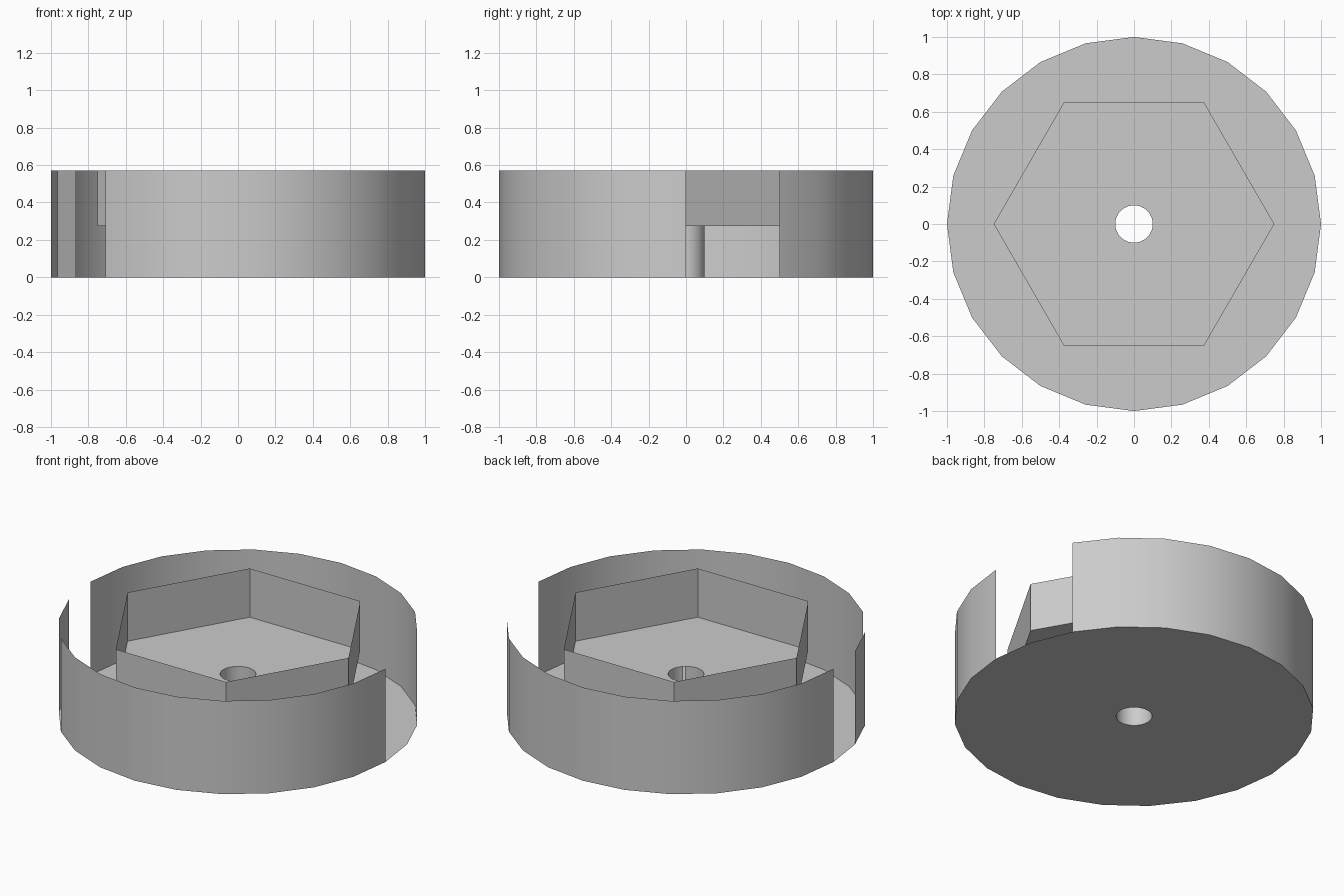
import bpy
import bmesh
from math import cos, sin, tau
from mathutils import Vector

cube = bpy.data.objects.get("Cube")
if cube:
    bpy.data.objects.remove(cube, do_unlink=True)

HEIGHT = 0.572       # rim height
FLOOR = 0.273        # pocket floor height
RIM = (1.0, 24)      # radius, sides
POCKET = (0.75, 6)
BORE = (0.1, 48)

grey = bpy.data.materials.new("plain grey")
grey.use_nodes = True
colour = (0.6, 0.6, 0.6, 1.0)
grey.diffuse_color = colour
grey.node_tree.nodes["Principled BSDF"].inputs["Base Color"].default_value = colour


def ring(bm, shape, z):
    radius, sides = shape
    return [bm.verts.new((radius * cos(tau * i / sides), radius * sin(tau * i / sides), z))
            for i in range(sides)]


def finish(name, bm, smooth=False):
    loose = [v for v in bm.verts if not v.link_faces]
    bmesh.ops.delete(bm, geom=loose, context='VERTS')
    for face in bm.faces:
        face.smooth = smooth
    mesh = bpy.data.meshes.new(name)
    bm.to_mesh(mesh)
    bm.free()
    mesh.materials.append(grey)
    obj = bpy.data.objects.new(name, mesh)
    bpy.context.collection.objects.link(obj)
    return obj


def wall(name, shape, low, high, inward=False, gaps=(), smooth=False):
    """Thin upright wall round a polygon, with open panels at the gaps."""
    bm = bmesh.new()
    bottom, top = ring(bm, shape, low), ring(bm, shape, high)
    for i in range(shape[1]):
        if i in gaps:
            continue
        j = (i + 1) % shape[1]
        corners = [bottom[i], bottom[j], top[j], top[i]]
        bm.faces.new(corners[::-1] if inward else corners)
    return finish(name, bm, smooth)


def plate(name, shape, z, up):
    """Flat sheet with the bore cut through its middle."""
    bm = bmesh.new()
    edges = []
    for outline in (shape, BORE):
        verts = ring(bm, outline, z)
        edges += [bm.edges.new((verts[i - 1], verts[i])) for i in range(len(verts))]
    bmesh.ops.triangle_fill(bm, use_beauty=True, edges=edges, normal=Vector((0, 0, up)))
    bm.normal_update()
    for face in bm.faces:
        if face.normal.z * up < 0:
            face.normal_flip()
    return finish(name, bm)


# Round base and outer wall with its open panels
plate("base", RIM, 0, -1)
wall("outer_wall", RIM, 0, HEIGHT, gaps=(0, 1, 12, 14), smooth=True)

# Six-sided pocket
plate("pocket_floor", POCKET, FLOOR, 1)
wall("pocket_wall", POCKET, FLOOR, HEIGHT, inward=True)

# Central bore with a narrow slit
wall("bore", BORE, 0, FLOOR, inward=True, gaps=(41,), smooth=True)
